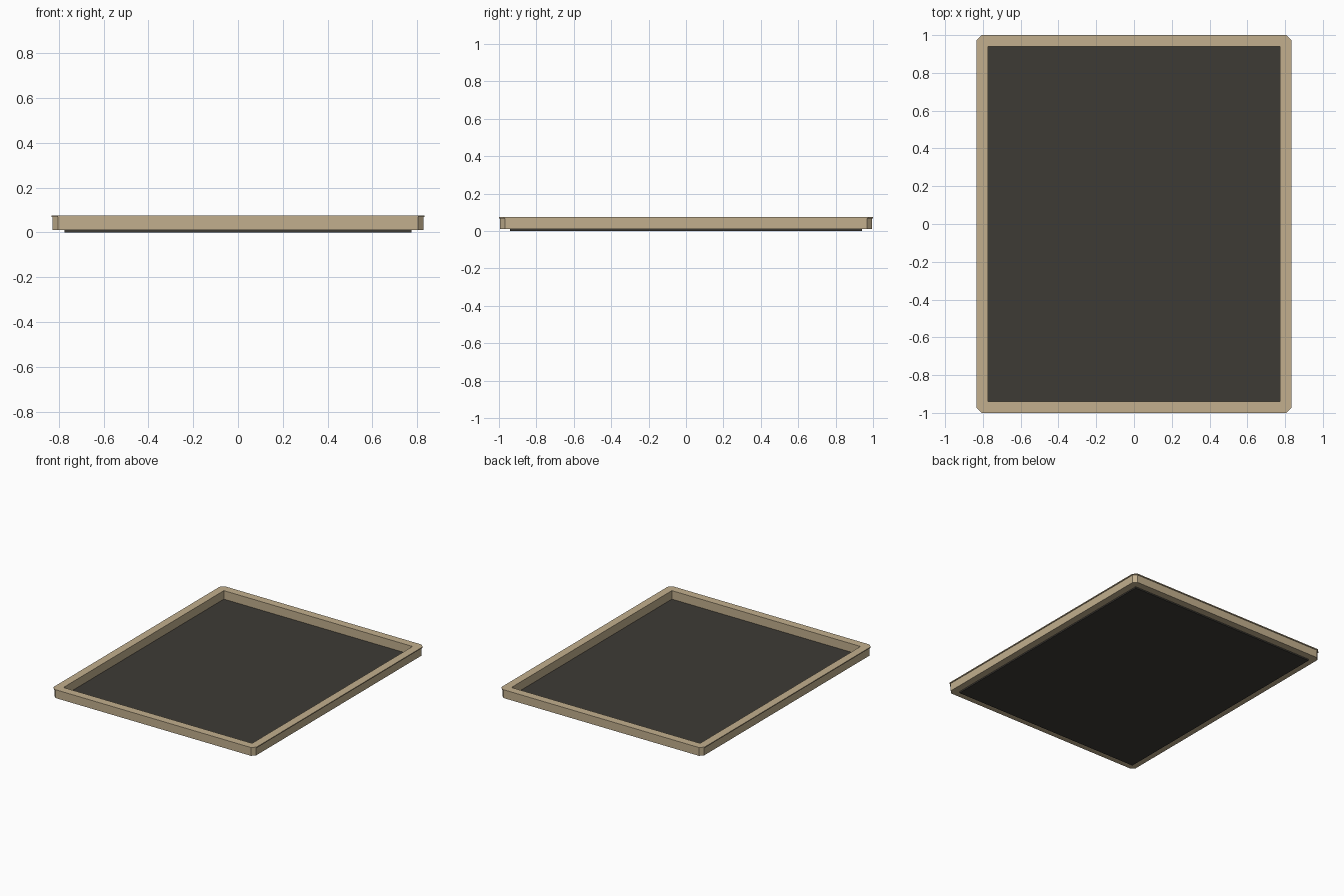
import bpy, bmesh

if "Cube" in bpy.data.objects:
    bpy.data.objects.remove(bpy.data.objects["Cube"])

INNER_X, INNER_Y = 0.774, 0.94


def material(name, color):
    m = bpy.data.materials.new(name)
    m.diffuse_color = (*color, 1)
    m.use_nodes = True
    m.node_tree.nodes["Principled BSDF"].inputs["Base Color"].default_value = m.diffuse_color
    return m


def outline(x, y, c):
    """Rectangle outline with corners cut by c, counter-clockwise."""
    return [(x, -y + c), (x, y - c), (x - c, y), (-x + c, y),
            (-x, y - c), (-x, -y + c), (-x + c, -y), (x - c, -y)]


def add_object(name, bm, mat):
    bmesh.ops.remove_doubles(bm, verts=bm.verts, dist=1e-5)
    bmesh.ops.dissolve_degenerate(bm, edges=bm.edges, dist=1e-5)
    bmesh.ops.recalc_face_normals(bm, faces=bm.faces)
    mesh = bpy.data.meshes.new(name)
    bm.to_mesh(mesh)
    bm.free()
    mesh.materials.append(mat)
    obj = bpy.data.objects.new(name, mesh)
    bpy.context.collection.objects.link(obj)
    return obj


tan = material("tan", (0.54, 0.43, 0.27))
dark = material("dark", (0.047, 0.043, 0.036))

# Rim: closed profile of rings (half x, half y, corner cut, z) with an overhanging lip
profile = [(INNER_X, INNER_Y, 0, 0.010),
           (0.827, 0.994, 0.025, 0.010),
           (0.827, 0.994, 0.025, 0.068),
           (0.833, 1.000, 0.027, 0.068),
           (0.833, 1.000, 0.027, 0.075),
           (INNER_X, INNER_Y, 0, 0.075)]
bm = bmesh.new()
rings = [[bm.verts.new((px, py, z)) for px, py in outline(x, y, c)]
         for x, y, c, z in profile]
for a, b in zip(rings, rings[1:] + rings[:1]):
    for i in range(8):
        j = (i + 1) % 8
        bm.faces.new((a[i], a[j], b[j], b[i]))
add_object("tray_rim", bm, tan)

# Floor panel
bm = bmesh.new()
bmesh.ops.create_cube(bm, size=1)
for v in bm.verts:
    v.co = (v.co.x * 2 * INNER_X, v.co.y * 2 * INNER_Y, (v.co.z + 0.5) * 0.012)
add_object("tray_floor", bm, dark)
